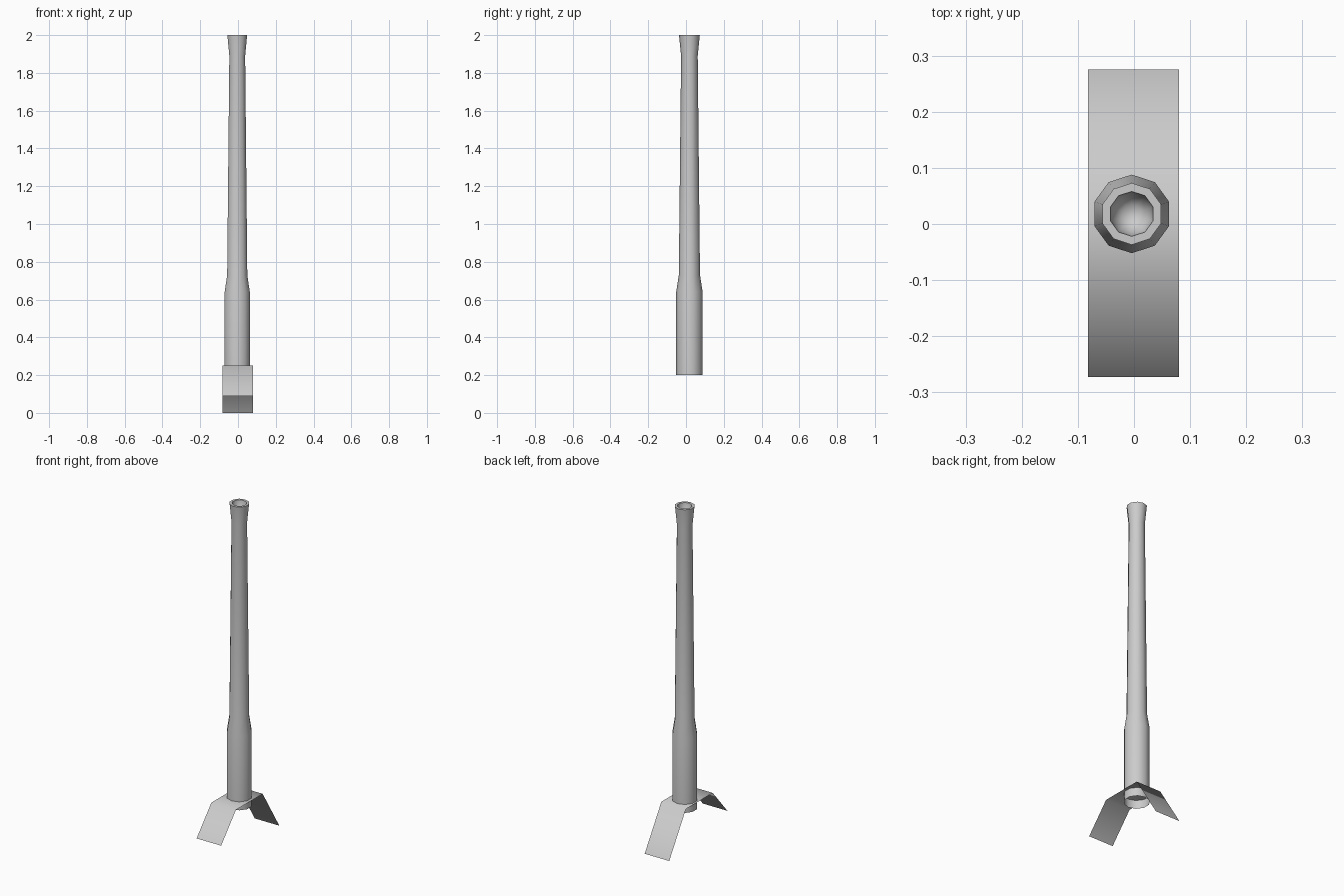
import bpy, bmesh, math

cube = bpy.data.objects.get("Cube")
if cube:
    bpy.data.objects.remove(cube, do_unlink=True)

grey = bpy.data.materials.new("plain_grey")
grey.use_nodes = True
GREY = (0.6, 0.6, 0.6, 1)
grey.diffuse_color = GREY
grey.node_tree.nodes["Principled BSDF"].inputs["Base Color"].default_value = GREY


def finish(name, bm, angle):
    """Turn a bmesh into a named object, smooth below the given angle."""
    mesh = bpy.data.meshes.new(name)
    bm.to_mesh(mesh)
    bm.free()
    mesh.materials.append(grey)
    obj = bpy.data.objects.new(name, mesh)
    bpy.context.collection.objects.link(obj)
    bpy.ops.object.select_all(action='DESELECT')
    obj.select_set(True)
    bpy.context.view_layer.objects.active = obj
    bpy.ops.object.shade_smooth_by_angle(angle=math.radians(angle))
    return obj


def lathe(name, profile, sides, centre):
    """Revolve (radius, height) points about a vertical axis, capping the last ring."""
    bm = bmesh.new()
    rings = []
    for r, z in profile:
        ring = []
        for i in range(sides):
            a = math.pi / 2 + math.tau * i / sides
            ring.append(bm.verts.new((centre[0] + r * math.cos(a),
                                      centre[1] + r * math.sin(a), z)))
        rings.append(ring)
    for low, high in zip(rings, rings[1:]):
        for i in range(sides):
            j = (i + 1) % sides
            bm.faces.new((low[i], low[j], high[j], high[i]))
    bm.faces.new(rings[-1])
    return finish(name, bm, 50)


def folded_sheet(name, x_min, x_max, profile):
    """Thin sheet: a (y, z) line swept across x."""
    bm = bmesh.new()
    rows = [[bm.verts.new((x, y, z)) for x in (x_min, x_max)] for y, z in profile]
    for a, b in zip(rows, rows[1:]):
        bm.faces.new((a[0], a[1], b[1], b[0]))
    return finish(name, bm, 80)


# Hollow barrel: open base, shoulder, tapered tube, flared mouth and closed bore
lathe("barrel",
      [(0.07, 0.2), (0.07, 0.64), (0.056, 0.73), (0.044, 1.89),
       (0.055, 2.0), (0.04, 2.0), (0.034, 1.95), (0.016, 1.93)],
      10, (-0.004, 0.018))

# Folded base sheet with a shorter front leg and a longer back leg
folded_sheet("base_sheet", -0.082, 0.08,
             [(-0.273, 0.09), (-0.134, 0.25), (0.118, 0.25), (0.275, 0)])
